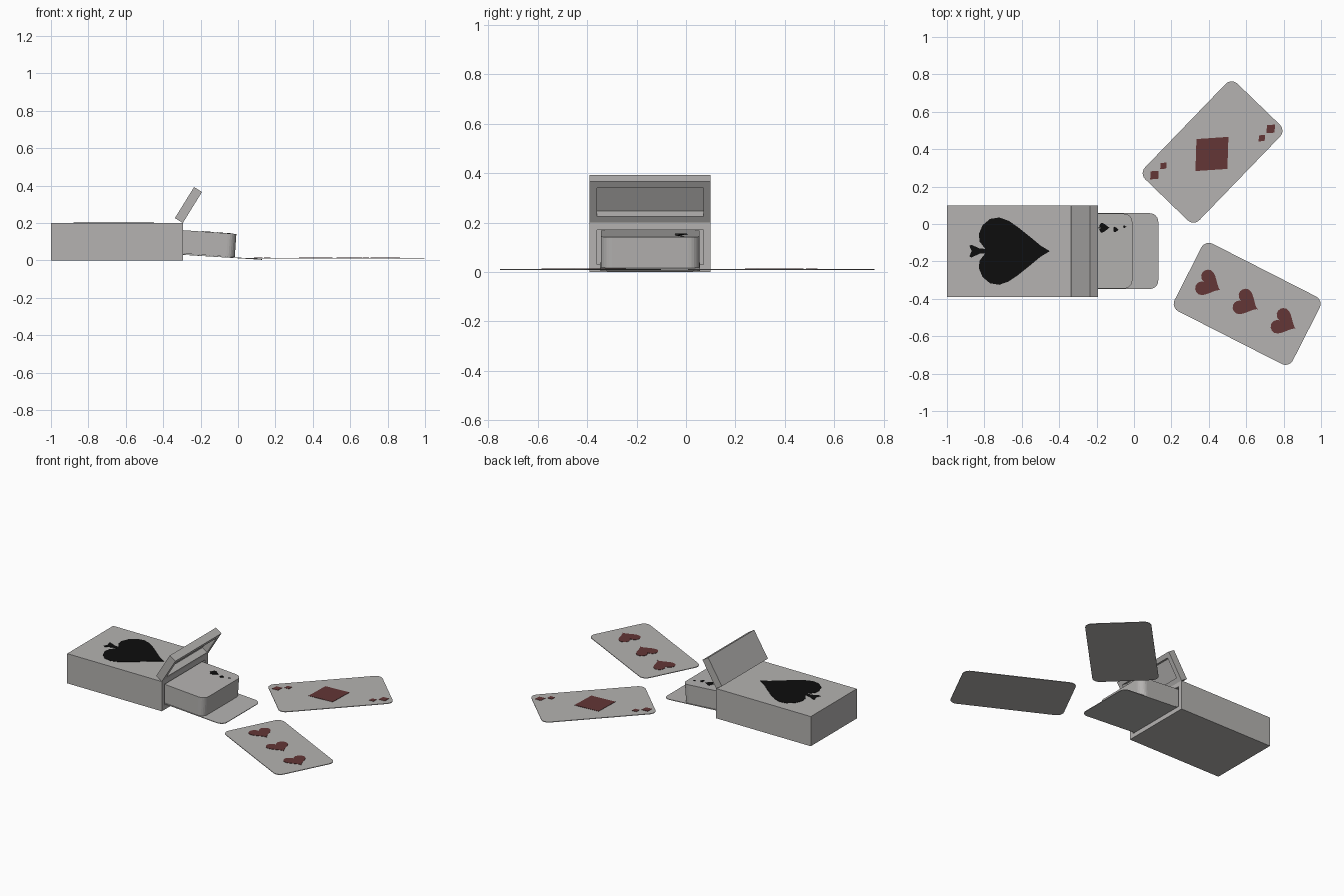
import bpy, bmesh
from math import sin, cos, pi, radians
from mathutils import Matrix, Vector

if "Cube" in bpy.data.objects:
    bpy.data.objects.remove(bpy.data.objects["Cube"])


def material(name, rgb):
    m = bpy.data.materials.new(name)
    m.diffuse_color = (*rgb, 1)
    m.use_nodes = True
    m.node_tree.nodes["Principled BSDF"].inputs["Base Color"].default_value = m.diffuse_color
    return m


PAPER = material("warm_grey_card", (0.46, 0.45, 0.44))
RED = material("dull_red", (0.125, 0.037, 0.037))
BLACK = material("black_ink", (0.004, 0.004, 0.004))


def place(x, y, z, angle=0, axis='Z'):
    return Matrix.Translation((x, y, z)) @ Matrix.Rotation(radians(angle), 4, axis)


def finish(name, bm, matrix, mat):
    bmesh.ops.recalc_face_normals(bm, faces=bm.faces)
    me = bpy.data.meshes.new(name)
    bm.to_mesh(me)
    bm.free()
    me.materials.append(mat)
    ob = bpy.data.objects.new(name, me)
    ob.matrix_world = matrix
    bpy.context.collection.objects.link(ob)
    return ob


def plate(name, outline, height, matrix, mat):
    """Extrude a flat outline upward from local z = 0."""
    bm = bmesh.new()
    face = bm.faces.new([bm.verts.new((x, y, 0)) for x, y in outline])
    side = bmesh.ops.extrude_face_region(bm, geom=[face], use_keep_orig=True)
    top = [v for v in side["geom"] if isinstance(v, bmesh.types.BMVert)]
    bmesh.ops.translate(bm, verts=top, vec=(0, 0, height))
    return finish(name, bm, matrix, mat)


def open_box(name, size, wall, depth, matrix):
    """Box with a recess sunk into its local +x end."""
    bm = bmesh.new()
    bmesh.ops.create_cube(bm, size=1)
    bmesh.ops.scale(bm, verts=bm.verts, vec=size)
    bm.normal_update()
    mouth = [f for f in bm.faces if f.normal.x > 0.9]
    bmesh.ops.inset_region(bm, faces=mouth, thickness=wall, use_even_offset=True)
    bm.normal_update()
    inner = bmesh.ops.extrude_discrete_faces(bm, faces=mouth)["faces"]
    bmesh.ops.translate(bm, verts=inner[0].verts, vec=(-depth, 0, 0))
    return finish(name, bm, matrix, PAPER)


def rounded(length, width, r=0.045, n=6):
    pts = []
    for k, (sx, sy) in enumerate([(1, 1), (-1, 1), (-1, -1), (1, -1)]):
        for i in range(n + 1):
            a = (k + i / n) * pi / 2
            pts.append((sx * (length / 2 - r) + r * cos(a),
                        sy * (width / 2 - r) + r * sin(a)))
    return pts


def diamond(a, b):
    return [(a, 0), (0, b), (-a, 0), (0, -b)]


def heart(s, n=32):
    # tip points along +x
    pts = []
    for i in range(n):
        t = 2 * pi * i / n
        pts.append((-s * (13 * cos(t) - 5 * cos(2 * t) - 2 * cos(3 * t) - cos(4 * t) + 2.5),
                    s * 16 * sin(t) ** 3))
    return pts


def spade(s=1):
    # tip at +x, measured from the widest part
    half = [(.27, 0), (.22, .03), (.16, .08), (.10, .128), (.05, .162), (0, .18),
            (-.05, .172), (-.09, .138), (-.11, .09), (-.105, .05), (-.075, .012),
            (-.105, .014), (-.15, .034), (-.16, .028), (-.148, 0)]
    return [(x * s, y * s) for x, y in half + [(x, -y) for x, y in half[-2:0:-1]]]


# carton and its tipped-back lid
open_box("carton", (0.705, 0.49, 0.2), 0.03, 0.67, place(-0.6475, -0.145, 0.1))
open_box("carton_lid", (0.05, 0.49, 0.195), 0.03, 0.042,
         place(-0.265, -0.145, 0.296, 31.7, 'Y'))
plate("carton_spade", spade(), 0.002, place(-0.72, -0.145, 0.2), BLACK)

# stack of cards sliding out, and the lowest card ahead of it
deck = place(-0.222, -0.145, 0.031, 4, 'Y')
plate("card_stack", rounded(0.41, 0.40), 0.125, deck, PAPER)
for i, (x, y, s) in enumerate([(0.045, 0.125, 0.14), (0.112, 0.115, 0.075), (0.162, 0.13, 0.04)]):
    plate(f"stack_pip_{i + 1}", spade(s), 0.002,
          deck @ Matrix.Translation((x, y, 0.125)), BLACK)
plate("sliding_card", rounded(0.55, 0.405), 0.004,
      place(-0.145, -0.145, 0.0203, 3.6, 'Y'), PAPER)

# loose card with three hearts
three = place(0.605, -0.427, 0.009, -27)
plate("hearts_card", rounded(0.71, 0.405), 0.004, three, PAPER)
for i, x in enumerate((-0.225, 0.0, 0.228)):
    plate(f"heart_{i + 1}", heart(0.0045), 0.002,
          three @ Matrix.Translation((x, 0, 0.004)), RED)

# loose card with one diamond and corner pips
one = place(0.42, 0.385, 0.009, 46)
plate("diamond_card", rounded(0.71, 0.405), 0.004, one, PAPER)
plate("large_diamond", diamond(0.127, 0.115), 0.002,
      one @ Matrix.Translation((-0.01, -0.005, 0.004)), RED)
for s in (-1, 1):
    for x, r in ((0.236, 0.024), (0.305, 0.032)):
        plate("corner_pip", diamond(r, r * 0.9), 0.002,
              one @ Matrix.Translation((s * x, -s * 0.138, 0.004)), RED)
